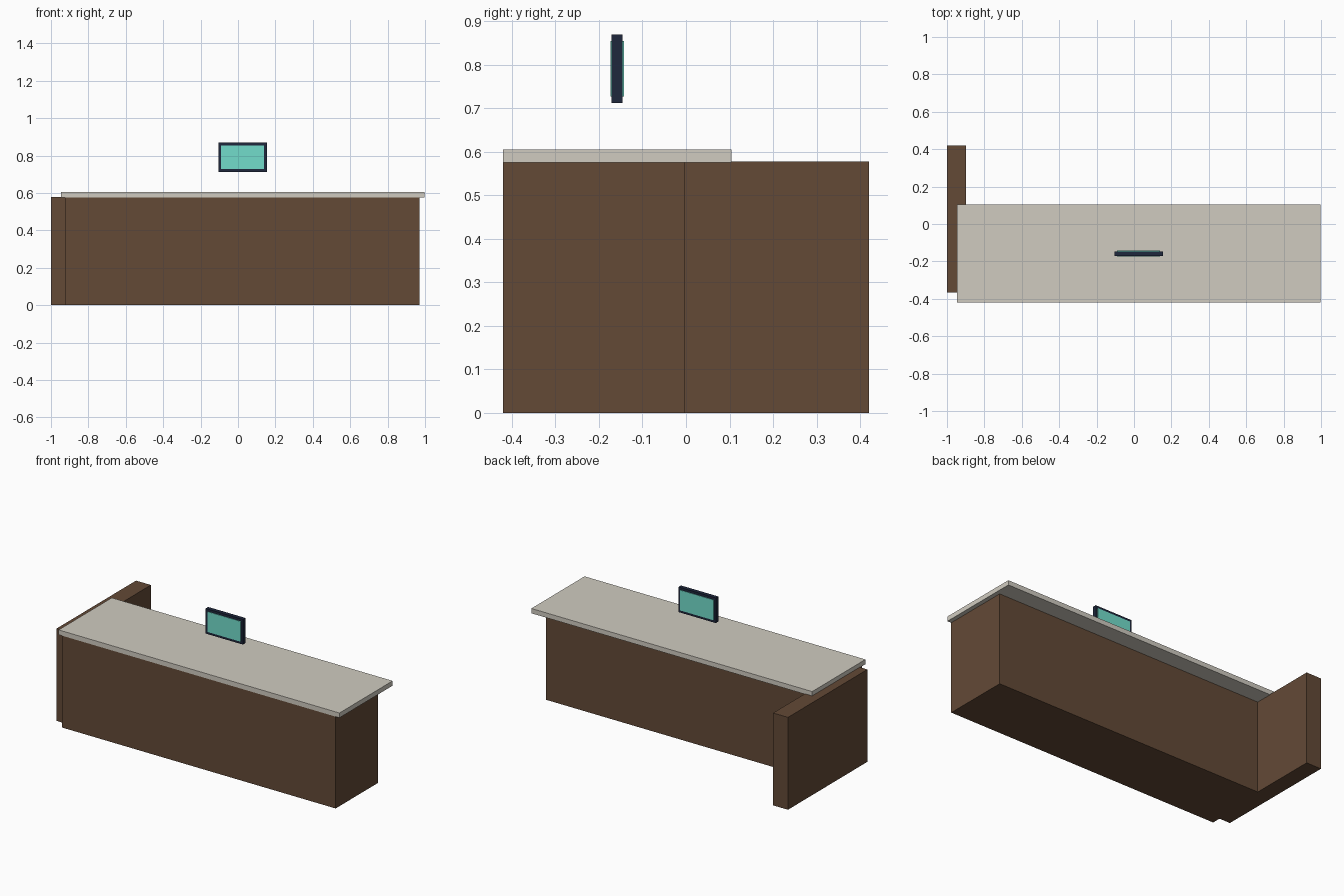
import bpy
from mathutils import Vector

if "Cube" in bpy.data.objects:
    bpy.data.objects.remove(bpy.data.objects["Cube"])


def material(name, rgb):
    m = bpy.data.materials.new(name)
    m.diffuse_color = (*rgb, 1)
    m.use_nodes = True
    m.node_tree.nodes["Principled BSDF"].inputs["Base Color"].default_value = m.diffuse_color
    return m


def box(name, lo, hi, mat):
    """Axis-aligned box between two corners."""
    lo, hi = Vector(lo), Vector(hi)
    bpy.ops.mesh.primitive_cube_add(size=1, location=(lo + hi) / 2)
    ob = bpy.context.object
    ob.name = name
    ob.scale = hi - lo
    bpy.ops.object.transform_apply(location=False, rotation=False, scale=True)
    ob.data.materials.append(mat)
    return ob


wood = material("brown_wood", (0.125, 0.067, 0.037))
stone = material("pale_stone", (0.63, 0.60, 0.53))
dark = material("dark_casing", (0.013, 0.02, 0.045))
teal = material("teal_screen", (0.17, 0.72, 0.60))

# Counter body and the side wing running to the back
box("counter_body", (-0.925, -0.42, 0), (0.97, -0.002, 0.578), wood)
box("side_wing", (-1.0, -0.365, 0), (-0.897, 0.42, 0.578), wood)

# Overhanging worktop
box("worktop", (-0.947, -0.421, 0.575), (0.997, 0.105, 0.605), stone)

# Floating display, with a panel showing slightly proud on both sides
box("display_casing", (-0.104, -0.171, 0.712), (0.154, -0.146, 0.869), dark)
box("display_screen", (-0.09, -0.174, 0.727), (0.14, -0.143, 0.854), teal)
